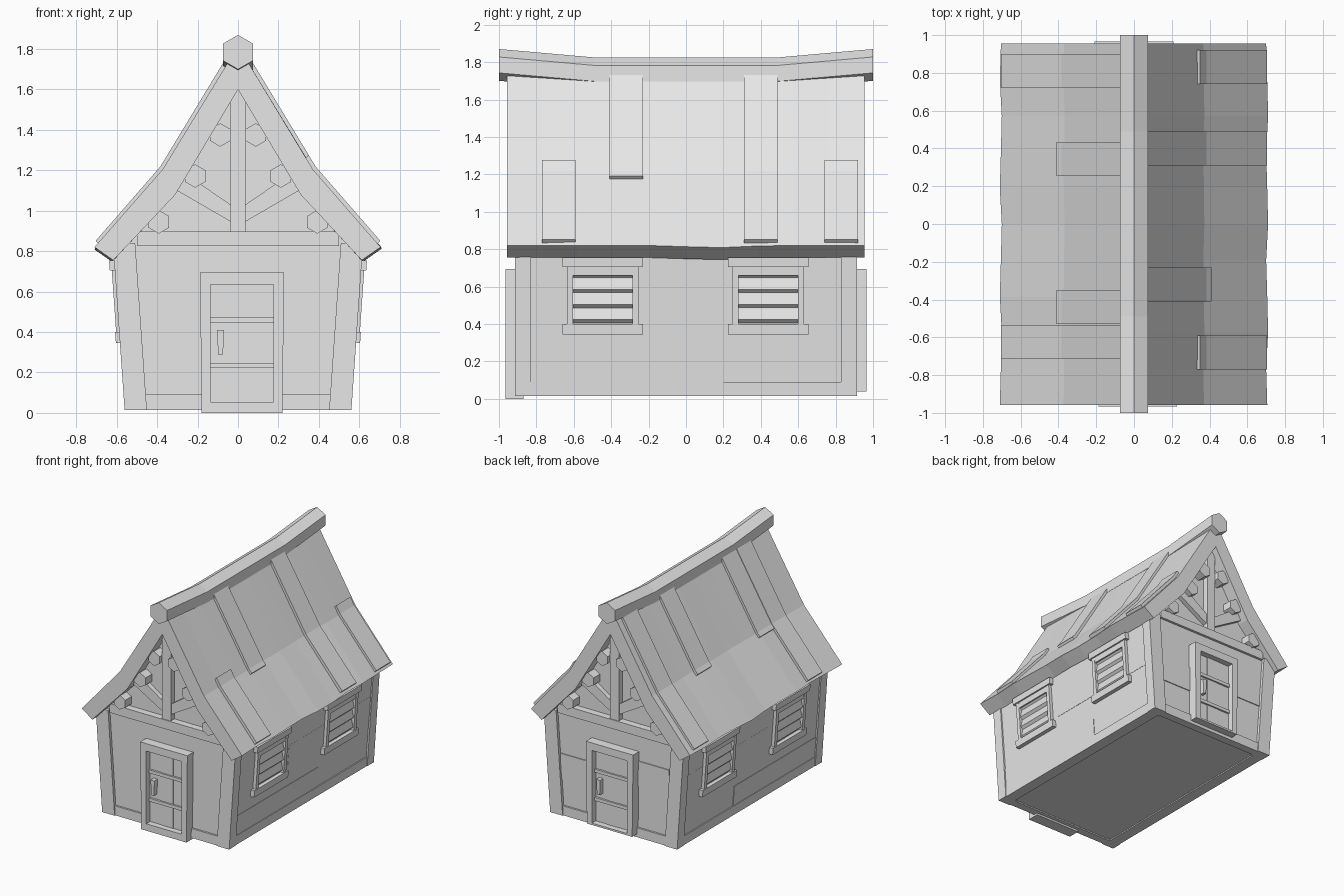
import bpy, bmesh, math
from mathutils import Vector

cube = bpy.data.objects.get("Cube")
if cube:
    bpy.data.objects.remove(cube, do_unlink=True)

GREY = (0.8, 0.8, 0.8, 1)
mat = bpy.data.materials.new("plain grey")
mat.use_nodes = True
mat.diffuse_color = GREY
mat.node_tree.nodes["Principled BSDF"].inputs["Base Color"].default_value = GREY

END = 0.89  # y of the end walls


def loft(name, rings):
    """Closed solid through a list of equal-length point rings."""
    bm = bmesh.new()
    rows = [[bm.verts.new(p) for p in ring] for ring in rings]
    n = len(rows[0])
    for a, b in zip(rows, rows[1:]):
        for i in range(n):
            j = (i + 1) % n
            bm.faces.new((a[i], a[j], b[j], b[i]))
    bm.faces.new(rows[0])
    bm.faces.new(rows[-1])
    bmesh.ops.recalc_face_normals(bm, faces=bm.faces)
    mesh = bpy.data.meshes.new(name)
    bm.to_mesh(mesh)
    bm.free()
    mesh.materials.append(mat)
    obj = bpy.data.objects.new(name, mesh)
    bpy.context.collection.objects.link(obj)
    return obj


def prism(name, outline, y0, y1):
    return loft(name, [[(x, y, z) for x, z in outline] for y in (y0, y1)])


def wall_x(z):
    """Half width of the house, leaning outward with height."""
    return 0.545 + 0.07 * z


def side_box(name, s, d0, d1, y0, y1, z0, z1):
    """Box on a long wall, d measured outward from the leaning wall."""
    def ring(z):
        a, b = s * (wall_x(z) + d0), s * (wall_x(z) + d1)
        return [(a, y0, z), (b, y0, z), (b, y1, z), (a, y1, z)]
    return loft(name, [ring(z0), ring(z1)])


def end_prism(name, e, outline, d0, d1):
    """Outline on an end wall, turned round for the back."""
    return prism(name, [(-e * x, z) for x, z in outline],
                 e * (END + d0), e * (END + d1))


def end_box(name, e, x0, x1, z0, z1, d0, d1):
    return end_prism(name, e, [(x0, z0), (x1, z0), (x1, z1), (x0, z1)], d0, d1)


def hexagon(x, z, r):
    return [(x + r * math.sin(k * math.pi / 3), z + r * math.cos(k * math.pi / 3))
            for k in range(6)]


# Walls and gable core
low, high = wall_x(0.025), wall_x(0.86)
prism("walls", [(-low, 0.025), (low, 0.025), (high, 0.78), (0.5, 0.88),
                (-0.5, 0.88), (-high, 0.78)], -END, END)
prism("gable_core", [(-0.52, 0.86), (0.52, 0.86), (0.34, 1.08), (0, 1.64),
                     (-0.34, 1.08)], -0.855, 0.855)

# Roof slabs, slightly wavy along their length
TOP, MID, EAVE = (0.04, 1.75), (0.37, 1.205), (0.705, 0.82)
STEPS = 10


def roof_ring(s, y):
    w = 0.006 * math.sin(11 * y + s)
    sag = -0.012 * math.exp(-((y - 0.15) / 0.2) ** 2)
    pts = [(0, 1.75), TOP, (MID[0] + w * 0.5, MID[1]),
           (EAVE[0] + w, EAVE[1] + sag), (0.612 + w, 0.755 + sag),
           (0.31, 1.08), (0, 1.6)]
    return [(s * x, y, z) for x, z in pts]


def roof_z(x):
    a, b = (TOP, MID) if x < MID[0] else (MID, EAVE)
    return a[1] + (b[1] - a[1]) * (x - a[0]) / (b[0] - a[0])


def roof_plank(s, y0, kind):
    xs = {"full": (0.05, 0.37, 0.69), "upper": (0.05, 0.37, 0.395),
          "lower": (0.335, 0.37, 0.69)}[kind]
    rings = []
    for x in xs:
        z = roof_z(x)
        a, b = (s * (x - 0.012), z - 0.015), (s * (x + 0.014), z + 0.014)
        rings.append([(p[0], y, p[1]) for p, y in
                      ((a, y0), (b, y0), (b, y0 + 0.18), (a, y0 + 0.18))])
    loft("roof_plank", rings)


for s in (-1, 1):
    loft("roof_slab", [roof_ring(s, -0.957 + 1.912 * k / STEPS)
                       for k in range(STEPS + 1)])
for y, kind in ((-0.77, "lower"), (-0.41, "upper"), (0.31, "full"), (0.74, "lower")):
    roof_plank(1, y, kind)
for y, kind in ((-0.715, "full"), (-0.53, "upper"), (0.255, "upper"), (0.72, "full")):
    roof_plank(-1, y, kind)

# Ridge log with raised ends
loft("ridge_log", [[(x, y, z) for x, z in hexagon(0, c, 0.085)]
                   for y, c in ((-1, 1.785), (-0.49, 1.74), (0.49, 1.74), (1, 1.785))])


# Window with louvres on a long wall
def window(s, c):
    for y in (c - 0.175, c + 0.175):
        side_box("window_jamb", s, -0.01, 0.03, y - 0.016, y + 0.016, 0.39, 0.71)
    side_box("window_head", s, -0.01, 0.028, c - 0.19, c + 0.19, 0.66, 0.71)
    side_box("window_lintel", s, -0.01, 0.04, c - 0.215, c + 0.215, 0.705, 0.755)
    side_box("window_sill", s, -0.01, 0.035, c - 0.215, c + 0.215, 0.345, 0.4)
    for k in range(4):
        z = 0.405 + 0.08 * k
        section = [(-0.01, z), (0.002, z), (0.022, z + 0.02), (0.004, z + 0.08),
                   (-0.01, z + 0.08)]
        loft("window_louvre", [[(s * (wall_x(h) + d), y, h) for d, h in section]
                               for y in (c - 0.162, c + 0.162)])


for s in (-1, 1):
    side_box("side_sill_beam", s, -0.08, 0.01, -0.85, 0.85, 0.015, 0.09)
    window(s, -0.445)
    window(s, 0.44)
    # Thin wall boards
    for y0, y1, z0, z1 in ((-0.83, 0.2, 0.09, 0.25), (-0.2, 0.83, 0.42, 0.58)):
        side_box("side_board", s, -0.01, 0.005, y0, y1, z0, z1)
    # Corner posts
    for e in (-1, 1):
        y0, y1 = sorted((e * 0.83, e * 0.913))
        loft("corner_post", [[(s * (wall_x(z) + d), y, z) for d, y in
                              ((-0.095, y0), (0.015, y0), (0.015, y1), (-0.095, y1))]
                             for z in (0.015, 0.84)])


# Door with frame, boards, rails and handle
def door(e, c, z0):
    for sx in (-1, 1):
        outline = [(c + sx * 0.155, z0), (c + sx * 0.2, z0),
                   (c + sx * 0.208, 0.695), (c + sx * 0.155, 0.695)]
        end_prism("door_jamb", e, outline, -0.02, 0.075)
    end_box("door_head", e, c - 0.156, c + 0.156, 0.635, 0.695, -0.02, 0.075)
    end_box("door_step", e, c - 0.156, c + 0.156, z0, 0.055, -0.02, 0.075)
    for k, depth in enumerate((0.026, 0.03, 0.027)):
        x = c - 0.156 + 0.104 * k
        end_box("door_board", e, x, x + 0.104, 0.05, 0.64, -0.01, depth)
    for z in (0.222, 0.448):
        end_box("door_rail", e, c - 0.156, c + 0.156, z, z + 0.026, 0, 0.042)
    end_prism("door_handle", e, [(c - 0.118, 0.29), (c - 0.094, 0.29),
                                 (c - 0.09, 0.41), (c - 0.124, 0.41)], 0.02, 0.065)


door(-1, 0.02, 0)
door(1, 0, 0.04)

for e in (-1, 1):
    # End wall beams and gable framing
    end_box("end_sill_beam", e, -0.46, 0.46, 0.015, 0.09, -0.05, 0.015)
    end_box("cross_beam", e, -0.5, 0.5, 0.825, 0.897, -0.05, 0.02)
    end_box("king_post", e, -0.038, 0.038, 0.88, 1.62, -0.05, 0.012)
    for sx in (-1, 1):
        outline = [(sx * x, z) for x, z in ((0, 0.925), (0.0, 1.005), (0.27, 1.19), (0.345, 1.125))]
        end_prism("gable_brace", e, outline, -0.05, 0.002)
        for x, z in ((0.088, 1.375), (0.212, 1.172), (0.392, 0.945)):
            end_prism("purlin_end", e, hexagon(sx * x, z, 0.058), -0.06, 0.045)

# Thin boards on the back wall
for x0, x1, z0, z1 in ((-0.48, -0.1, 0.3, 0.5), (0.1, 0.48, 0.42, 0.62)):
    end_box("back_board", 1, x0, x1, z0, z1, -0.01, 0.007)
